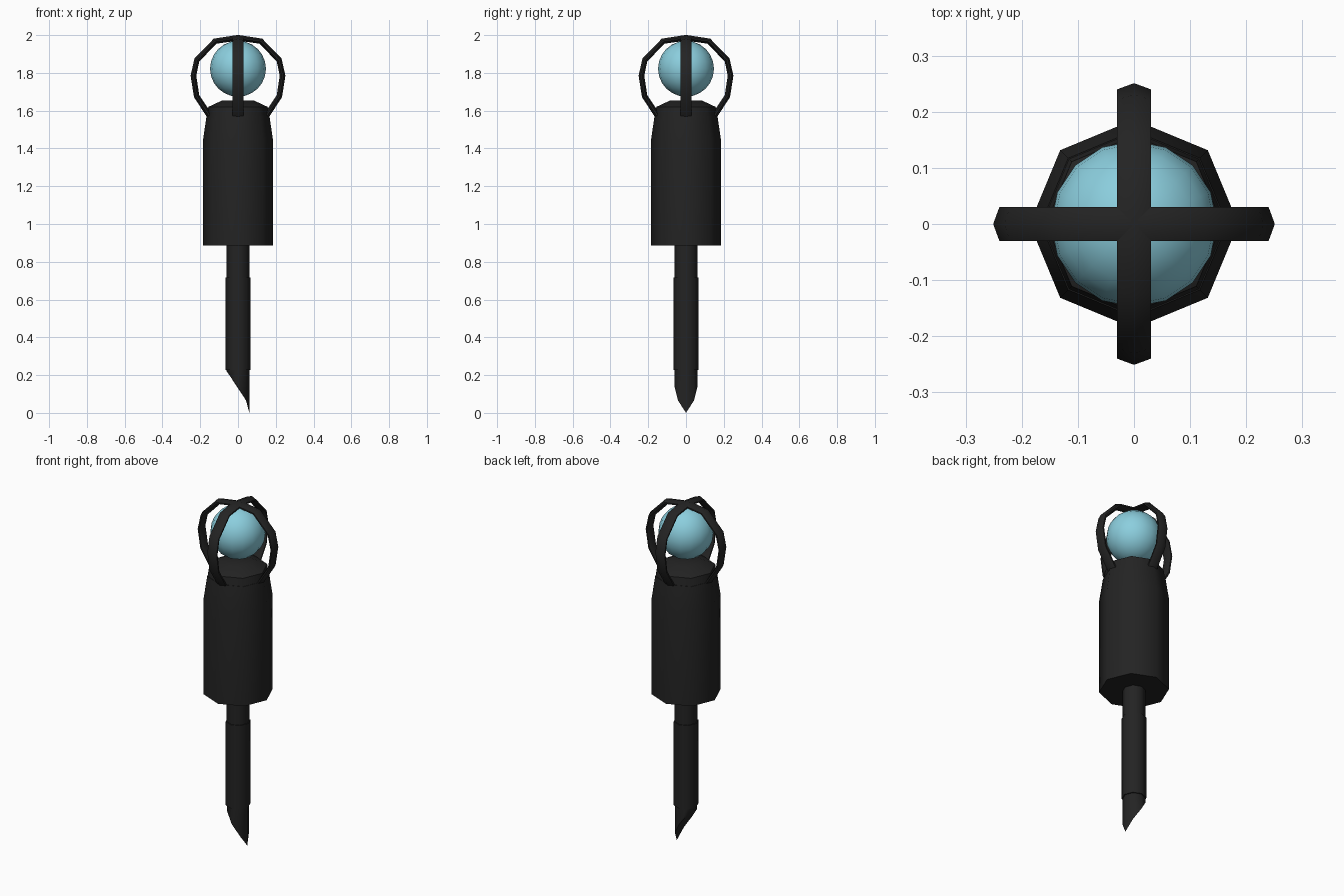
import bpy, bmesh, math
from mathutils import Vector

if "Cube" in bpy.data.objects:
    bpy.data.objects.remove(bpy.data.objects["Cube"])


def material(name, rgb):
    m = bpy.data.materials.new(name)
    m.diffuse_color = (*rgb, 1)
    m.use_nodes = True
    m.node_tree.nodes["Principled BSDF"].inputs["Base Color"].default_value = m.diffuse_color
    return m


BLACK = material("charcoal black", (0.017, 0.017, 0.017))
BLUE = material("pale blue", (0.26, 0.62, 0.73))


def finish(name, bm, mat, angle=50):
    bmesh.ops.recalc_face_normals(bm, faces=bm.faces)
    me = bpy.data.meshes.new(name)
    bm.to_mesh(me)
    bm.free()
    me.materials.append(mat)
    ob = bpy.data.objects.new(name, me)
    bpy.context.collection.objects.link(ob)
    bpy.ops.object.select_all(action='DESELECT')
    ob.select_set(True)
    bpy.context.view_layer.objects.active = ob
    bpy.ops.object.shade_smooth_by_angle(angle=math.radians(angle))
    return ob


def skin(bm, rings):
    # join successive vertex rings and cap both ends
    n = len(rings[0])
    for a, b in zip(rings, rings[1:]):
        for i in range(n):
            j = (i + 1) % n
            bm.faces.new((a[i], a[j], b[j], b[i]))
    bm.faces.new(rings[0])
    bm.faces.new(rings[-1])


def lathe(name, profile, mat, sides=8, angle=50):
    bm = bmesh.new()
    rings = [[bm.verts.new((r * math.cos(i * math.tau / sides),
                            r * math.sin(i * math.tau / sides), z))
              for i in range(sides)] for r, z in profile]
    skin(bm, rings)
    return finish(name, bm, mat, angle)


# Handle body, domed cap and shaft
lathe("handle_body", [(0.186, 0.885), (0.186, 1.44), (0.166, 1.575)], BLACK)
lathe("handle_cap", [(0.166, 1.56), (0.157, 1.62), (0.084, 1.654)], BLACK)
lathe("shaft_neck", [(0.061, 0.70), (0.061, 0.90)], BLACK)
lathe("shaft", [(0.066, 0.226), (0.066, 0.716)], BLACK)

# Slanted cutting tip: lower ring height depends on x
bm = bmesh.new()
heights = [0.0, 0.066, 0.135, 0.195, 0.22, 0.195, 0.135, 0.066]
low, high = [], []
for i, z in enumerate(heights):
    a = i * math.tau / 8
    x, y = 0.06 * math.cos(a), 0.06 * math.sin(a)
    low.append(bm.verts.new((x, y, z)))
    high.append(bm.verts.new((x, y, 0.24)))
skin(bm, [low, high])
finish("slanted_tip", bm, BLACK)

# Glass ball
bm = bmesh.new()
bmesh.ops.create_uvsphere(bm, u_segments=16, v_segments=12, radius=0.148)
bmesh.ops.translate(bm, verts=bm.verts, vec=(0, 0, 1.822))
finish("ball", bm, BLUE)

# Cage: two crossed arches with a flattened hexagonal section
half = [(0.150, 1.572), (0.219, 1.677), (0.236, 1.785),
        (0.218, 1.868), (0.121, 1.968), (0.0, 1.986)]
path = [Vector((x, z)) for x, z in half] + \
       [Vector((-x, z)) for x, z in reversed(half[:-1])]
section = [(0.03, 0.004), (0, 0.015), (-0.03, 0.004),
           (-0.03, -0.004), (0, -0.015), (0.03, -0.004)]
for name, turned in (("cage_arch_side", False), ("cage_arch_front", True)):
    bm = bmesh.new()
    rings = []
    for k, p in enumerate(path):
        t = (path[min(k + 1, len(path) - 1)] - path[max(k - 1, 0)]).normalized()
        out = Vector((t.y, -t.x))
        ring = []
        for w, d in section:
            q = p + out * d
            ring.append(bm.verts.new((-w, q.x, q.y) if turned else (q.x, w, q.y)))
        rings.append(ring)
    skin(bm, rings)
    finish(name, bm, BLACK)
